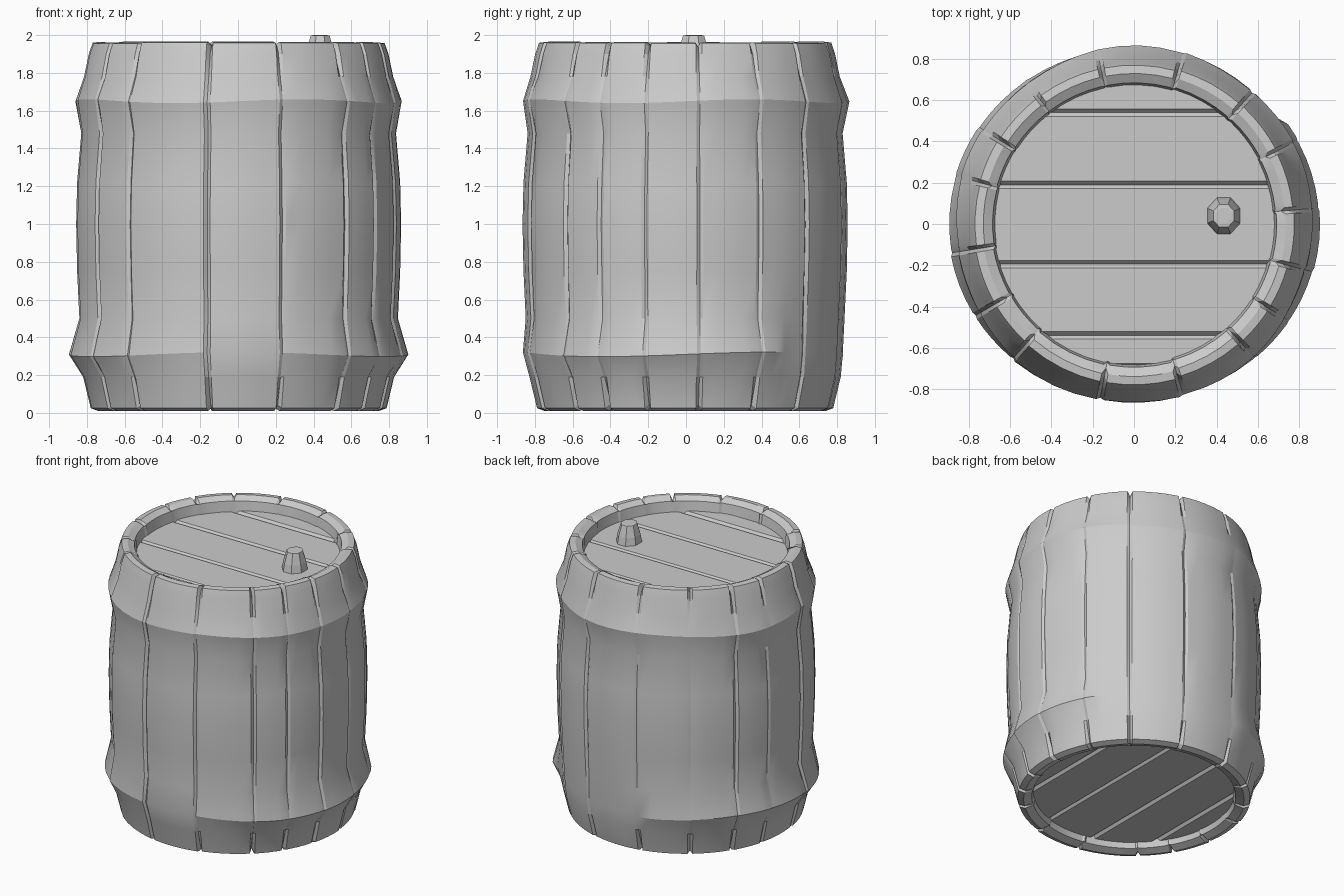
import bpy, bmesh, math, random

if "Cube" in bpy.data.objects:
    bpy.data.objects.remove(bpy.data.objects["Cube"])

random.seed(7)


def finish(name, bm, angle=None):
    bmesh.ops.recalc_face_normals(bm, faces=bm.faces)
    mesh = bpy.data.meshes.new(name)
    bm.to_mesh(mesh)
    bm.free()
    obj = bpy.data.objects.new(name, mesh)
    bpy.context.collection.objects.link(obj)
    if angle:
        bpy.ops.object.select_all(action='DESELECT')
        obj.select_set(True)
        bpy.context.view_layer.objects.active = obj
        bpy.ops.object.shade_smooth_by_angle(angle=math.radians(angle))
    return obj


def loft(bm, rings):
    """Join closed rings of points with quads; return the vertex rings."""
    vr = [[bm.verts.new(p) for p in ring] for ring in rings]
    n = len(vr[0])
    for a, b in zip(vr, vr[1:]):
        for i in range(n):
            bm.faces.new((a[i], a[(i + 1) % n], b[(i + 1) % n], b[i]))
    return vr


# Barrel wall: radius, height, seam depth, from inner bottom to inner top
profile = [
    (0.67, 0.10, 0.0), (0.69, 0.03, 0.01), (0.745, 0.01, 0.03),
    (0.785, 0.025, 0.035), (0.825, 0.19, 0.012), (0.88, 0.31, 0.005),
    (0.845, 0.50, 0.012), (0.857, 0.75, 0.016), (0.862, 1.00, 0.014),
    (0.857, 1.22, 0.016), (0.835, 1.48, 0.012), (0.865, 1.65, 0.005),
    (0.82, 1.78, 0.010), (0.795, 1.90, 0.025), (0.775, 1.955, 0.035),
    (0.735, 1.96, 0.03), (0.69, 1.94, 0.01), (0.675, 1.84, 0.0)]
LOW_HOOP, TOP_HOOP = 5, 11
seams = [5, 27, 48, 74, 102, 127, 148, 165, 189, 210, 228, 259, 286, 312, 328, 345]

# Angular columns: (degrees, seam strength, stave offset)
columns = []
for i, s in enumerate(seams):
    end = seams[(i + 1) % len(seams)] + (360 if i == len(seams) - 1 else 0)
    offset = random.uniform(-0.006, 0.006)
    columns.append((s, random.uniform(0.6, 1.3), 0))
    for t in (0, 0.25, 0.5, 0.75, 1):
        columns.append((s + 1.2 + t * (end - s - 2.4), 0, offset))


def hoop_gap(deg):
    """0 where the lower hoop is broken away at the back, 1 elsewhere."""
    return min(1, max(0, (abs((deg % 360) - 69) - 29) / 6))


rings = []
for k, (r, z, depth) in enumerate(profile):
    ring = []
    for deg, seam, off in columns:
        a = math.radians(deg)
        rr = r + off - depth * seam
        zz = z
        if k == LOW_HOOP:
            g = hoop_gap(deg)
            rr = 0.835 + (r - 0.835 + 0.02 * math.cos(2 * a)) * g + off - depth * seam
            zz += 0.012 * math.sin(3 * a)
        elif k == TOP_HOOP:
            rr += 0.006 * math.sin(5 * a)
            zz += 0.01 * math.sin(4 * a)
        if k in (2, 3):
            zz += 0.025 * seam
        elif k in (14, 15):
            zz += abs(off) - 0.025 * seam
        ring.append((rr * math.cos(a), rr * math.sin(a), zz))
    rings.append(ring)
bm = bmesh.new()
loft(bm, rings)
finish("barrel_staves", bm, 22)


def strip(y0, y1, z, radius=0.70, n=8):
    """Outline of a plank cut from a disc."""
    ys = [y0 + (y1 - y0) * i / n for i in range(n + 1)]
    right = [(math.sqrt(radius ** 2 - y * y), y, z) for y in ys]
    return right + [(-x, y, z) for x, y, z in reversed(right)]


# Recessed lid and base, each of five planks with chamfered joints
def plank_disc(name, outer_z, outward, turned):
    edges = [-0.695, -0.54, -0.195, 0.19, 0.54, 0.695]
    for i, (y0, y1) in enumerate(zip(edges, edges[1:])):
        bm = bmesh.new()
        z = outer_z + random.uniform(-0.006, 0.006)
        vr = loft(bm, [strip(y0, y1, z - 0.05 * outward),
                       strip(y0, y1, z - 0.02 * outward),
                       strip(y0 + 0.018, y1 - 0.018, z)])
        bm.faces.new(vr[0])
        bm.faces.new(vr[-1])
        obj = finish(f"{name}_plank_{i + 1}", bm)
        if turned:
            obj.rotation_euler.z = math.pi / 2


plank_disc("lid", 1.87, 1, False)
plank_disc("base", 0.07, -1, True)

# Tapered eight-sided bung on the lid
bm = bmesh.new()
bung = []
for r, z in ((0.10, 1.84), (0.085, 1.92), (0.06, 1.998), (0.04, 2.0)):
    bung.append([(0.435 + 0.9 * r * math.cos(i * math.pi / 4 + 0.39),
                  0.04 + r * math.sin(i * math.pi / 4 + 0.39), z) for i in range(8)])
vr = loft(bm, bung)
bm.faces.new(vr[0])
bm.faces.new(vr[-1])
finish("bung", bm)
